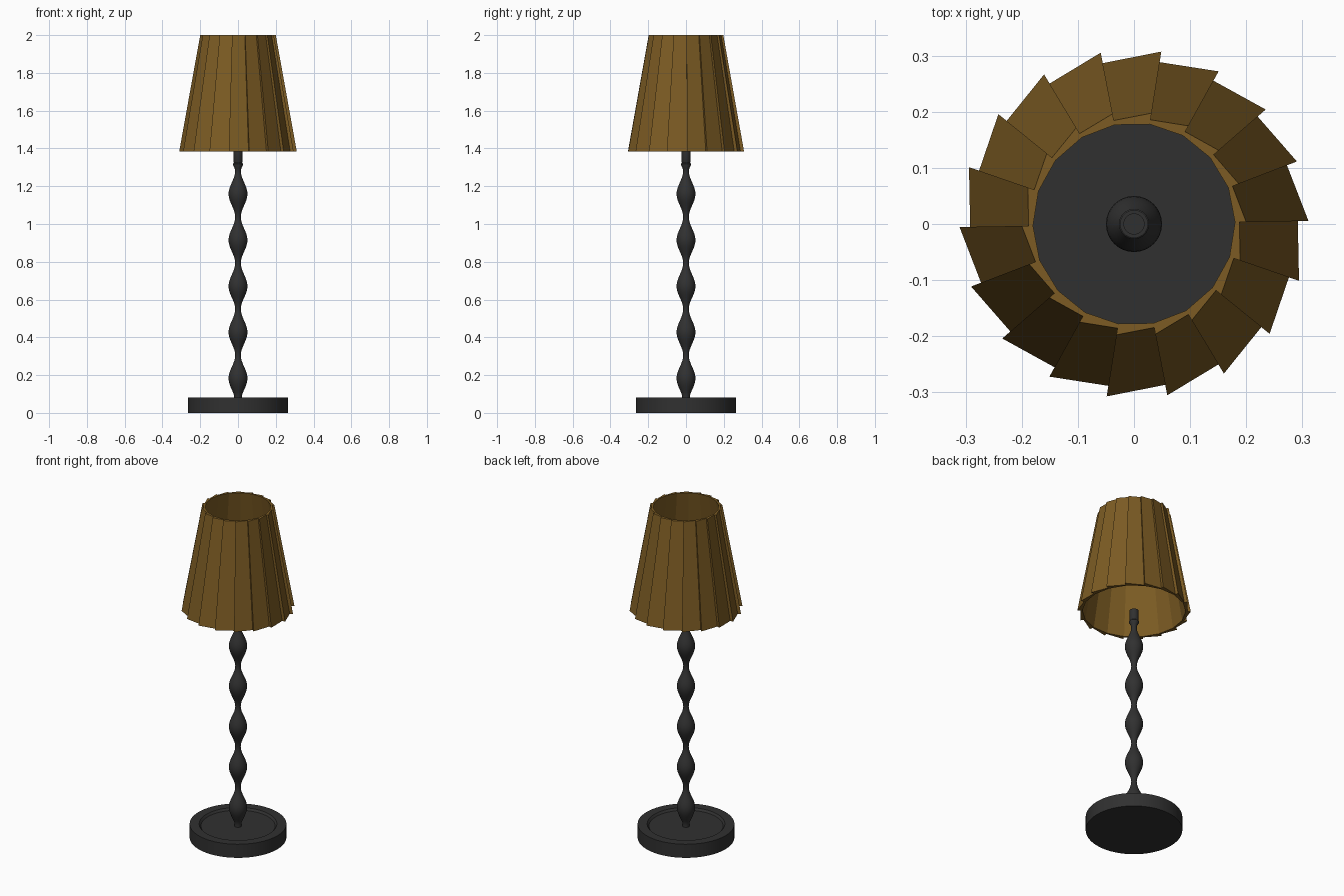
import bpy, bmesh, math

if "Cube" in bpy.data.objects:
    bpy.data.objects.remove(bpy.data.objects["Cube"])

def material(name, color):
    m = bpy.data.materials.new(name)
    m.diffuse_color = (*color, 1)
    m.use_nodes = True
    m.node_tree.nodes["Principled BSDF"].inputs["Base Color"].default_value = m.diffuse_color
    return m

dark = material("dark_metal", (0.03, 0.03, 0.03))
brown = material("brown_fabric", (0.2, 0.105, 0.017))

def make_object(name, bm, mat, smooth):
    bmesh.ops.recalc_face_normals(bm, faces=bm.faces)
    me = bpy.data.meshes.new(name)
    bm.to_mesh(me)
    bm.free()
    ob = bpy.data.objects.new(name, me)
    bpy.context.collection.objects.link(ob)
    me.materials.append(mat)
    if smooth:
        bpy.ops.object.select_all(action='DESELECT')
        ob.select_set(True)
        bpy.context.view_layer.objects.active = ob
        bpy.ops.object.shade_smooth_by_angle(angle=math.radians(35))
    return ob

def lathe(name, profile, sides, mat):
    """Revolve (radius, z) points around z and cap both ends."""
    bm = bmesh.new()
    rings = [[bm.verts.new((r * math.cos(2 * math.pi * i / sides),
                            r * math.sin(2 * math.pi * i / sides), z))
              for i in range(sides)] for r, z in profile]
    for a, b in zip(rings, rings[1:]):
        for i in range(sides):
            j = (i + 1) % sides
            bm.faces.new((a[i], a[j], b[j], b[i]))
    bm.faces.new(rings[0])
    bm.faces.new(rings[-1])
    return make_object(name, bm, mat, True)

# Round base with a shallow recess in its top
lathe("base", [(0.265, 0), (0.265, 0.082), (0.213, 0.082),
               (0.203, 0.07), (0.03, 0.07)], 64, dark)

# Turned stem: five beads
PERIOD, FIRST, STEPS = 0.244, 0.183, 16
stem = [(0.02, 0.068), (0.02, 0.078)]
for k in range(2, 5 * STEPS + 1):
    z = FIRST - PERIOD / 2 + PERIOD * k / STEPS
    stem.append((0.0325 - 0.0175 * math.cos(2 * math.pi * k / STEPS), z))
# Collar and open socket on top
stem += [(0.018, 1.295), (0.027, 1.312), (0.027, 1.318), (0.021, 1.323),
         (0.025, 1.33), (0.025, 1.387), (0.018, 1.387), (0.018, 1.375)]
lathe("stem", [p for p in stem if p[1] > 0], 32, dark)

# Shade: overlapping flat slats outside (sawtooth ring), plain polygon inside
N = 18
bm = bmesh.new()

def ring(radius, z):
    return [bm.verts.new((radius * math.cos(math.radians(20 * i + 1)),
                          radius * math.sin(math.radians(20 * i + 1)), z))
            for i in range(N)]

BOT, TOP = 1.385, 2.0
high = ring(0.311, BOT), ring(0.2, TOP)
low = ring(0.292, BOT), ring(0.188, TOP)
inner = ring(0.283, BOT), ring(0.18, TOP)
for i in range(N):
    j = (i + 1) % N
    # slat runs from the outer corner to the tucked-in corner of the next
    bm.faces.new((high[0][i], low[0][j], low[1][j], high[1][i]))
    bm.faces.new((low[0][i], high[0][i], high[1][i], low[1][i]))
    bm.faces.new((inner[0][j], inner[0][i], inner[1][i], inner[1][j]))
    for s in (0, 1):
        bm.faces.new((high[s][i], low[s][j], inner[s][j], inner[s][i], low[s][i]))
make_object("shade", bm, brown, False)
